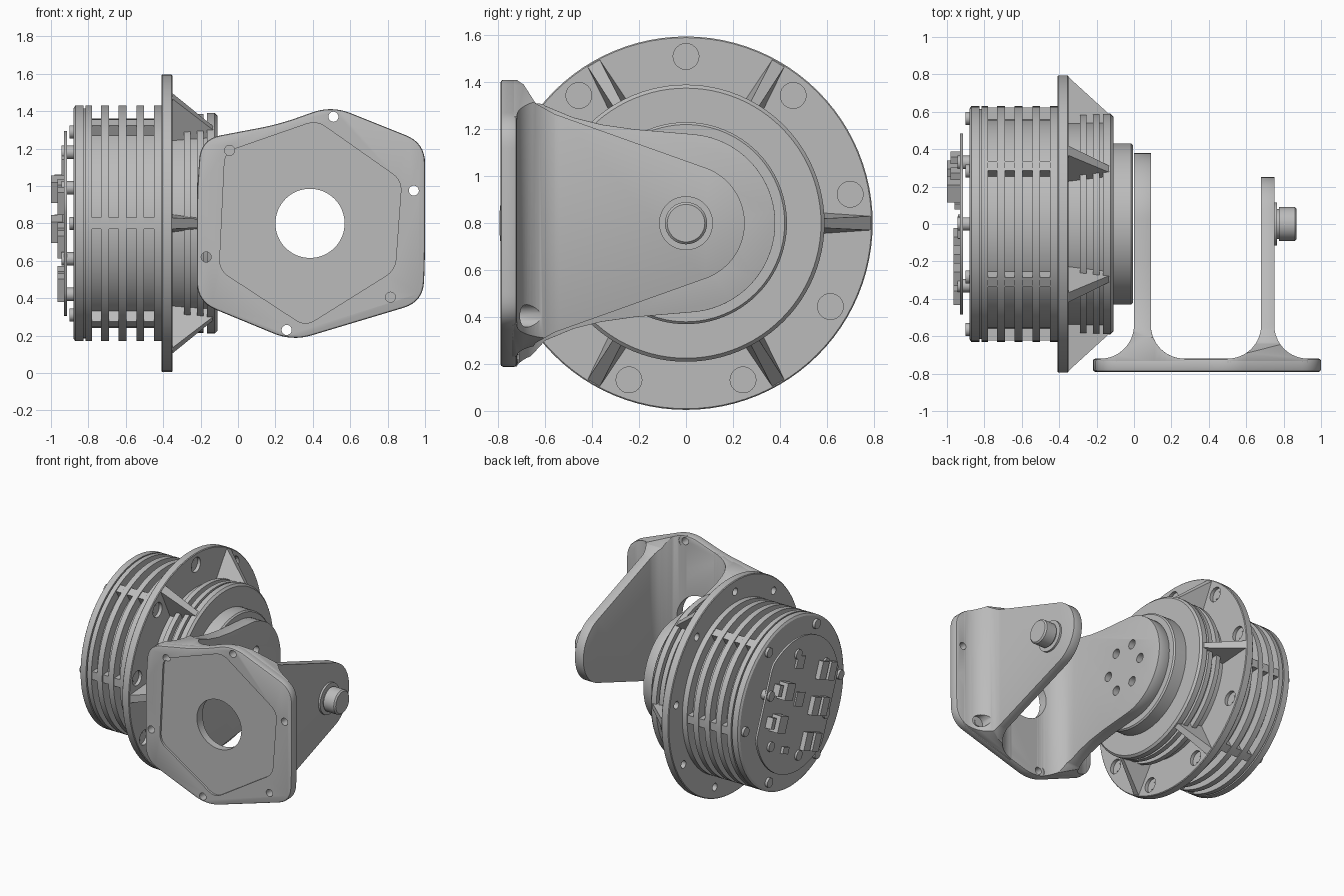
import bpy, bmesh
from math import cos, sin, radians
from mathutils import Matrix, Vector

if "Cube" in bpy.data.objects:
    bpy.data.objects.remove(bpy.data.objects["Cube"])

grey = bpy.data.materials.new("machined grey")
grey.use_nodes = True
COLOUR = (0.5, 0.5, 0.5, 1)
grey.diffuse_color = COLOUR
grey.node_tree.nodes["Principled BSDF"].inputs["Base Color"].default_value = COLOUR
AXIS_Z = 0.8
PLACE = {"x": lambda a, b, t: (t, a, b), "y": lambda a, b, t: (a, t, b), "z": lambda a, b, t: (a, b, t)}


def finish(bm, name):
    bmesh.ops.recalc_face_normals(bm, faces=bm.faces)
    mesh = bpy.data.meshes.new(name)
    bm.to_mesh(mesh)
    bm.free()
    mesh.materials.append(grey)
    obj = bpy.data.objects.new(name, mesh)
    bpy.context.collection.objects.link(obj)
    return obj


def add_prism(bm, pts, axis, lo, hi):
    put = PLACE[axis]
    ends = [[bm.verts.new(put(a, b, t)) for a, b in pts] for t in (lo, hi)]
    for end in ends:
        bm.faces.new(end)
    for i in range(len(pts)):
        j = (i + 1) % len(pts)
        bm.faces.new((ends[0][i], ends[0][j], ends[1][j], ends[1][i]))


def prisms(name, items):
    bm = bmesh.new()
    for item in items:
        add_prism(bm, *item)
    return finish(bm, name)


def arc(a, b, r, start, end, n=16):
    angles = [radians(start + (end - start) * i / n) for i in range(n + 1)]
    return [(a + r * cos(t), b + r * sin(t)) for t in angles]


def circle(a, b, r, n=32):
    return arc(a, b, r, 0, 360, n)[:-1]


def polar(r, deg):
    return r * cos(radians(deg)), AXIS_Z + r * sin(radians(deg))


def rounded(corners, radius):
    """Replace each corner with a short curve."""
    out = []
    for i, c in enumerate(corners):
        p, q, s = Vector(corners[i - 1]), Vector(c), Vector(corners[(i + 1) % len(corners)])
        a, b = q + (p - q).normalized() * radius, q + (s - q).normalized() * radius
        for k in range(9):
            t = k / 8
            out.append(tuple(a * (1 - t) ** 2 + q * 2 * t * (1 - t) + b * t * t))
    return out


def lathe(name, profile, n=96):
    """Turn an (x, radius) profile about the motor axis."""
    bm = bmesh.new()
    rings = [[bm.verts.new((x, *polar(r, 360 * k / n))) for k in range(n)] for x, r in profile]
    for a, b in zip(rings, rings[1:]):
        for k in range(n):
            j = (k + 1) % n
            bm.faces.new((a[k], a[j], b[j], b[k]))
    bm.faces.new(rings[0])
    bm.faces.new(rings[-1])
    return finish(bm, name)


def apply_mods(obj):
    deps = bpy.context.evaluated_depsgraph_get()
    mesh = bpy.data.meshes.new_from_object(obj.evaluated_get(deps))
    obj.modifiers.clear()
    obj.data = mesh


def boolean(obj, cutter, operation):
    mod = obj.modifiers.new("cut", "BOOLEAN")
    mod.operation, mod.solver, mod.object = operation, "EXACT", cutter
    apply_mods(obj)
    bpy.data.objects.remove(cutter)


def bevel(obj, width):
    mod = obj.modifiers.new("edge", "BEVEL")
    mod.width, mod.segments, mod.limit_method, mod.angle_limit = width, 2, "ANGLE", radians(50)
    apply_mods(obj)


def fins(start, pitch, width, count, low, high):
    out = []
    for i in range(count):
        x = start + i * pitch
        out += [(x, low), (x, high), (x + width, high), (x + width, low)]
    return out


# Motor body with cooling fins, then the finned front housing and its output disc
lathe("motor_body", [(-0.88, 0.615), (-0.87, 0.63), (-0.825, 0.63), (-0.825, 0.615), (-0.815, 0.615),
                     (-0.815, 0.63), (-0.78, 0.63), (-0.78, 0.56)]
      + fins(-0.732, 0.094, 0.042, 4, 0.56, 0.63))
lathe("front_housing", [(-0.36, 0.54)] + fins(-0.29, 0.07, 0.035, 2, 0.54, 0.585)
      + [(-0.165, 0.54), (-0.165, 0.59), (-0.125, 0.59), (-0.11, 0.575), (-0.11, 0.45)])
lathe("output_disc", [(-0.115, 0.43), (-0.015, 0.43), (-0.005, 0.42), (-0.005, 0.1)])

# Mounting flange with nine counterbored holes
flange = lathe("mounting_flange", [(-0.41, 0.79), (-0.405, 0.795), (-0.355, 0.795), (-0.35, 0.79)])
cuts = []
for i in range(9):
    y, z = polar(0.71, 90 + 40 * i)
    cuts.append((circle(y, z, 0.028, 20), "x", -0.5, -0.37))
    cuts.append((circle(y, z, 0.055, 24), "x", -0.375, -0.3))
boolean(flange, prisms("flange_cutter", cuts), "DIFFERENCE")

# Six drafted gussets and six bars along the body
bm = bmesh.new()
for k in range(6):
    turn = Matrix.Translation((0, 0, AXIS_Z)) @ Matrix.Rotation(radians(60 * k), 4, "X")
    section = [(-0.355, 0.79, 0.03), (-0.355, 0.5, 0.05), (-0.13, 0.5, 0.02), (-0.13, 0.585, 0.02)]
    sides = [[bm.verts.new(turn @ Vector((x, r, s * w))) for x, r, w in section] for s in (-1, 1)]
    for side in sides:
        bm.faces.new(side)
    for i in range(4):
        j = (i + 1) % 4
        bm.faces.new((sides[0][i], sides[0][j], sides[1][j], sides[1][i]))
finish(bm, "flange_gussets")
bm = bmesh.new()
for k in range(6):
    turn = Matrix.Translation((0, 0, AXIS_Z)) @ Matrix.Rotation(radians(60 * k), 4, "X")
    bmesh.ops.create_cube(bm, size=1, matrix=turn @ Matrix.Translation((-0.61, 0.58, 0))
                          @ Matrix.Diagonal((0.4, 0.085, 0.06, 1)))
finish(bm, "body_bars")

# Rear screws, standoffs and circuit board
prisms("rear_screws", [(circle(*polar(0.565, 60 * k), 0.035, 20), "x", -0.9, -0.87) for k in range(6)])
prisms("board_standoffs", [(circle(*polar(0.38, 30 + 60 * k), 0.036, 20), "x", -0.945, -0.87) for k in range(6)])
tilt = Matrix.Rotation(radians(22), 2)
board = [tilt @ Vector((max(-0.42, min(0.42, a)), b)) for a, b in circle(0, 0, 0.495, 64)]
prisms("circuit_board", [([(v.x, v.y + AXIS_Z) for v in board], "x", -0.93, -0.915)])


def chip(u, v, w, h, top):
    corners = [tilt @ Vector((u + a * w / 2, v + b * h / 2)) for a, b in ((-1, -1), (1, -1), (1, 1), (-1, 1))]
    return ([(c.x, c.y + AXIS_Z) for c in corners], "x", top, -0.925)


chips = []
for v in (-0.25, 0, 0.25):
    chips += [chip(-0.3, v, 0.08, 0.13, -0.965), chip(-0.19, v, 0.08, 0.13, -0.965)]
for v in (-0.13, 0.1):
    chips += [chip(0.24, v, 0.1, 0.12, -1.0), chip(0.33, v, 0.04, 0.08, -0.98), chip(0.15, v, 0.03, 0.05, -0.96)]
chips += [chip(0.1, 0.3, 0.09, 0.09, -0.945), chip(0.05, -0.32, 0.07, 0.05, -0.95), chip(0, 0.04, 0.1, 0.1, -0.94)]
prisms("board_components", chips)

# Bracket outline and shared hole pattern
outline = rounded([(0.29, 0.17), (0.99, 0.38), (1.0, 0.62), (1.0, 1.23), (0.5, 1.43), (0.22, 1.33),
                   (-0.2, 1.25), (-0.22, 0.95), (-0.22, 0.38)], 0.11)
HOLES = [(0.51, 1.37), (0.94, 0.975), (0.815, 0.405), (0.26, 0.23), (-0.045, 1.19), (-0.17, 0.62)]


def cut_holes(obj):
    items = [(circle(0.385, AXIS_Z, 0.185, 64), "y", -0.9, -0.6)]
    for x, z in HOLES:
        items.append((circle(x, z, 0.027, 20), "y", -0.9, -0.71))
        items.append((circle(x, z, 0.048, 24), "y", -0.715, -0.4))
    boolean(obj, prisms("hole_cutter", items), "DIFFERENCE")


# Bracket base plate with a shallow recess
base = prisms("bracket_base", [(outline, "y", -0.79, -0.72)])
bevel(base, 0.012)
recess = rounded([(-0.1, 0.55), (0.36, 0.25), (0.84, 0.55), (0.875, 1.03), (0.42, 1.35), (-0.07, 1.18)], 0.06)
boolean(base, prisms("recess_cutter", [(recess, "y", -0.85, -0.775)]), "DIFFERENCE")
cut_holes(base)


# Bracket arms: filleted section trimmed by the base outline and a tapered side shape
def arm(name, inner, outer, tip_radius, tangent, shoulder):
    f = 0.18
    section = [(inner, 0.5)] + arc(inner - f, -0.54, f, 0, -90) + [(inner - f, -0.74), (outer + f, -0.74)]
    section += arc(outer + f, -0.54, f, -90, -180) + [(outer, 0.5)]
    obj = prisms(name, [(section, "z", 0, 1.6)])
    boolean(obj, prisms("outline_cutter", [(outline, "y", -0.9, 0.6)]), "INTERSECT")
    top = [(-0.8, AXIS_Z + 0.7), (-0.71, AXIS_Z + 0.62)] + [(y, AXIS_Z + h) for y, h in shoulder]
    bottom = [(y, 2 * AXIS_Z - z) for y, z in reversed(top)]
    side = top + arc(0, AXIS_Z, tip_radius, tangent, -tangent, 40) + bottom
    boolean(obj, prisms("taper_cutter", [(side, "x", -0.5, 1.2)]), "INTERSECT")
    bevel(obj, 0.01)
    cut_holes(obj)
    return obj


drive_arm = arm("drive_arm", 0.0, 0.09, 0.38, 86, [(-0.6, 0.5), (-0.48, 0.45), (-0.36, 0.42), (-0.22, 0.4)])
arm("support_arm", 0.68, 0.75, 0.25, 71, [(-0.64, 0.51), (-0.56, 0.465)])

# Ring of screw holes through the drive arm
ring = [(circle(*polar(0.17, 60 * k), 0.035, 24), "x", -0.1, 0.2) for k in range(6)]
boolean(drive_arm, prisms("screw_cutter", ring), "DIFFERENCE")

# Pivot boss on the outer arm
lathe("pivot_boss", [(0.74, 0.115), (0.765, 0.115), (0.765, 0.08), (0.775, 0.08), (0.775, 0.09),
                     (0.86, 0.09), (0.87, 0.08)], 40)

bpy.ops.object.select_all(action="DESELECT")
for obj in bpy.context.scene.objects:
    if obj.type == "MESH":
        obj.select_set(True)
        bpy.context.view_layer.objects.active = obj
bpy.ops.object.shade_smooth_by_angle(angle=radians(30))
